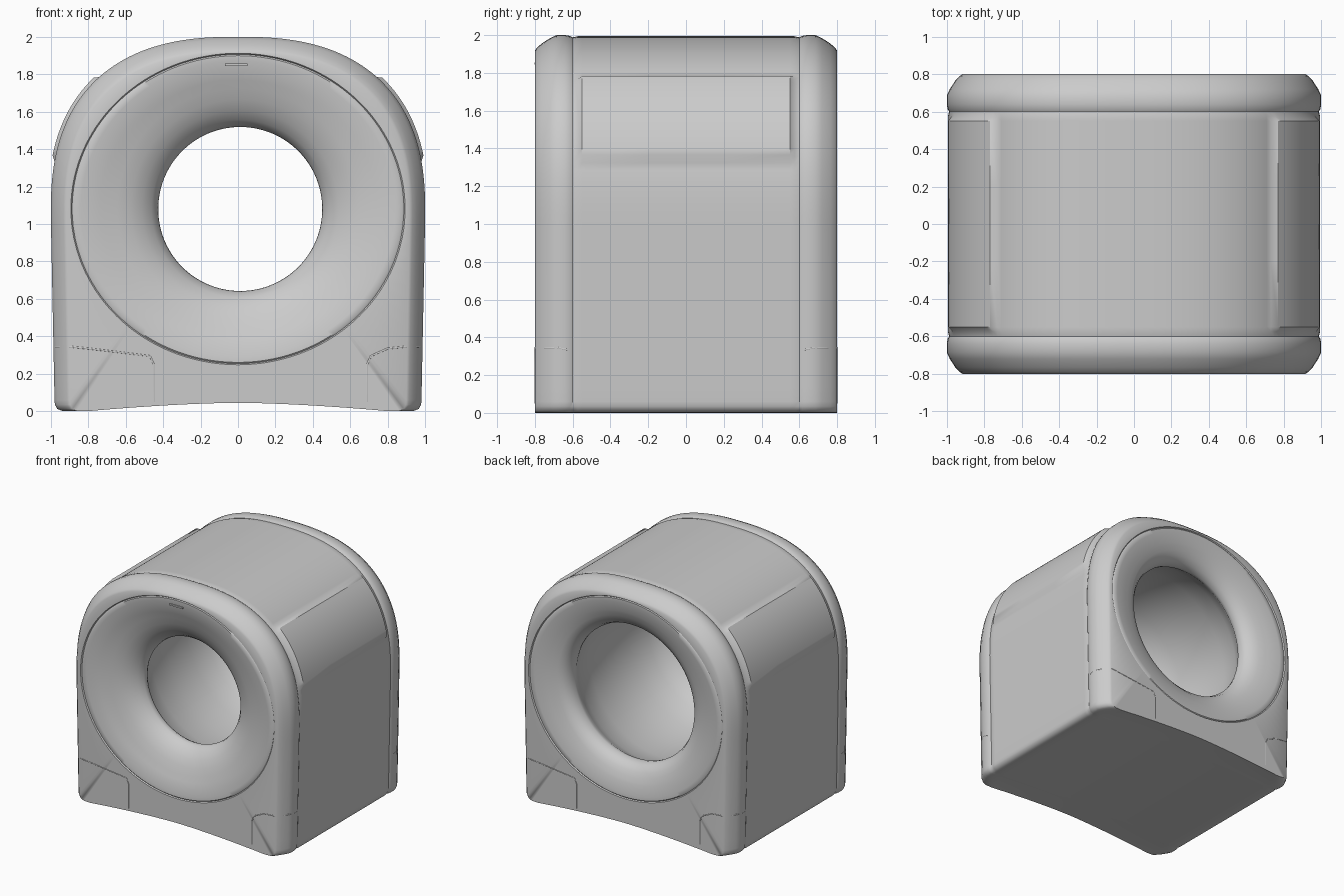
import bpy, bmesh
from math import sin, cos, pi, atan2, radians

if "Cube" in bpy.data.objects:
    bpy.data.objects.remove(bpy.data.objects["Cube"])

CZ = 1.08  # height of the tunnel axis


def half_outline():
    """Right half of the arch cross-section, from bottom centre to just before the crown."""
    pts = [(0.88 * i / 18, 0.045 * (1 - (i / 18) ** 1.6)) for i in range(19)]
    pts += [(0.94, 0.002), (0.965, 0.012), (0.978, 0.035)]
    pts += [(0.98 + 0.02 * i / 13, 0.06 + 0.99 * i / 13) for i in range(13)]
    for i in range(44):
        t = pi / 2 * i / 44
        pts.append((cos(t) ** 0.8, 1.05 + 0.95 * sin(t) ** 0.8))
    return pts


half = half_outline()
outline = half + [(0, 2.0)] + [(-x, z) for x, z in reversed(half[1:])]
angles = [atan2(z - CZ, x) for x, z in outline]


def arch(y, inset, bulge=0.0):
    ring = []
    for x, z in outline:
        k = 1 - inset
        if 0.74 < abs(x) < 0.985 and 1.34 < z < 1.78:
            k += bulge
        ring.append((x * k, y, 1 + (z - 1) * k if z > 1 else z))
    return ring


def oval(y, rx, rz=None):
    rz = rz or rx
    out = []
    for a in angles:
        r = 1 / ((cos(a) / rx) ** 2 + (sin(a) / rz) ** 2) ** 0.5
        out.append((r * cos(a) + (0.012 if rx < 0.6 else 0), y, CZ + r * sin(a)))
    return out


def grooved_face(side):
    """Flat end face with ring groove, from outside to inside."""
    return [oval(side * y, rx, rz) for y, rx, rz in
            ((0.80, 0.893, 0.832), (0.791, 0.886, 0.826), (0.797, 0.877, 0.819),
             (0.796, 0.84, 0.79), (0.775, 0.74, 0.71), (0.768, 0.715, 0.69))]


# Housing: one closed strip of rings running over the shell and back through the tunnel
edge = [(0.80, 0.083), (0.79, 0.068), (0.765, 0.045), (0.72, 0.016), (0.685, 0.0),
        (0.64, 0.0), (0.615, 0.004), (0.60, 0.012), (0.575, 0.006)]
rings = [arch(-y, d) for y, d in edge]
rings += [arch(y, 0.006, 0.022) for y in (-0.55, -0.2, 0.2, 0.55)]
rings += [arch(y, d) for y, d in reversed(edge)]
rings += grooved_face(1)
rings += [oval(y, r) for y, r in
          ((0.755, 0.66), (0.735, 0.62), (0.70, 0.58), (0.65, 0.56), (0.62, 0.565),
           (0.57, 0.60), (0.48, 0.645), (0.3, 0.68), (0.05, 0.69), (-0.2, 0.67),
           (-0.38, 0.62), (-0.48, 0.56), (-0.54, 0.49), (-0.565, 0.45), (-0.59, 0.438),
           (-0.62, 0.445), (-0.66, 0.475), (-0.70, 0.525), (-0.73, 0.585), (-0.752, 0.645))]
rings += reversed(grooved_face(-1))

bm = bmesh.new()
grid = [[bm.verts.new(p) for p in ring] for ring in rings]
n, m = len(grid), len(outline)
for i in range(n):
    a, b = grid[i], grid[(i + 1) % n]
    for j in range(m):
        k = (j + 1) % m
        bm.faces.new((a[j], a[k], b[k], b[j]))
bmesh.ops.recalc_face_normals(bm, faces=bm.faces)
mesh = bpy.data.meshes.new("housing")
bm.to_mesh(mesh)
bm.free()
housing = bpy.data.objects.new("housing", mesh)
bpy.context.collection.objects.link(housing)
bpy.context.view_layer.objects.active = housing
housing.select_set(True)
bpy.ops.object.shade_smooth_by_angle(angle=radians(40))


# Seams: fine lines half sunk into the surface
def seam(name, pts):
    curve = bpy.data.curves.new(name, 'CURVE')
    curve.dimensions = '3D'
    curve.bevel_depth = 0.006
    curve.bevel_resolution = 1
    spline = curve.splines.new('POLY')
    spline.points.add(len(pts) - 1)
    for p, co in zip(spline.points, pts):
        p.co = (*co, 1)
    bpy.context.collection.objects.link(bpy.data.objects.new(name, curve))


for end in (-1, 1):
    for s in (-1, 1):
        inner = 0.45 if s == end else 0.69
        y = end * 0.797
        seam("foot_seam", [(s * inner, y, 0.05), (s * inner, y, 0.25),
                           (s * (inner + 0.02), y, 0.295), (s * 0.80, y, 0.335),
                           (s * 0.90, y, 0.345), (s * 0.935, end * 0.763, 0.345),
                           (s * 0.967, end * 0.72, 0.345), (s * 0.981, end * 0.68, 0.345),
                           (s * 0.981, end * 0.63, 0.335)])

# Small slot mark above the front opening
bpy.ops.mesh.primitive_cube_add(size=1, location=(-0.01, -0.792, 1.85))
slot = bpy.context.object
slot.name = "slot_mark"
slot.scale = (0.12, 0.02, 0.012)
